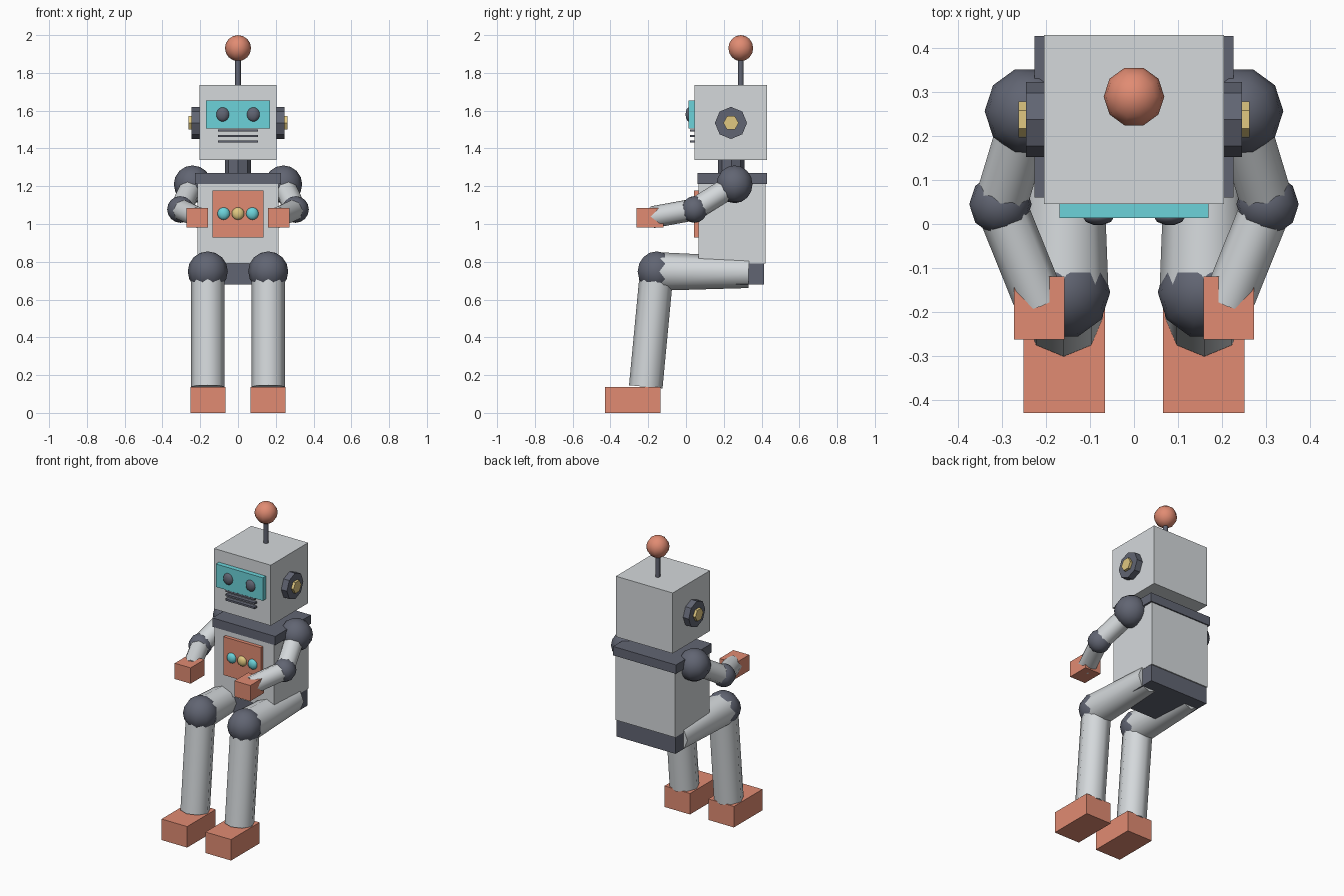
import bpy, bmesh
from math import radians
from mathutils import Vector, Matrix

if "Cube" in bpy.data.objects:
    bpy.data.objects.remove(bpy.data.objects["Cube"])


def material(name, rgb):
    m = bpy.data.materials.new(name)
    m.diffuse_color = (*rgb, 1)
    m.use_nodes = True
    m.node_tree.nodes["Principled BSDF"].inputs["Base Color"].default_value = m.diffuse_color
    return m


LIGHT = material("light_grey", (0.66, 0.69, 0.71))
DARK = material("dark_grey", (0.12, 0.13, 0.17))
ORANGE = material("orange", (0.75, 0.26, 0.17))
CYAN = material("cyan", (0.15, 0.65, 0.70))
YELLOW = material("yellow", (0.75, 0.58, 0.22))


def finish(name, bm, mat, smooth=False):
    me = bpy.data.meshes.new(name)
    bm.to_mesh(me)
    bm.free()
    me.materials.append(mat)
    if smooth:
        me.shade_smooth()
        me.set_sharp_from_angle(angle=radians(60))
    ob = bpy.data.objects.new(name, me)
    bpy.context.collection.objects.link(ob)
    return ob


def box(name, lo, hi, mat):
    lo, hi = Vector(lo), Vector(hi)
    bm = bmesh.new()
    bmesh.ops.create_cube(bm, size=1)
    bmesh.ops.scale(bm, vec=hi - lo, verts=bm.verts)
    bmesh.ops.translate(bm, vec=(lo + hi) / 2, verts=bm.verts)
    return finish(name, bm, mat)


def rod(name, a, b, r1, r2, mat, sides=8, smooth=True, spin=0):
    """Prism or tapered tube from point a to point b."""
    a, b = Vector(a), Vector(b)
    d = b - a
    rot = d.to_track_quat('Z', 'Y').to_matrix().to_4x4()
    bm = bmesh.new()
    bmesh.ops.create_cone(bm, cap_ends=True, segments=sides, radius1=r1,
                          radius2=r2, depth=d.length,
                          matrix=Matrix.Translation((a + b) / 2) @ rot
                          @ Matrix.Rotation(radians(spin), 4, 'Z'))
    return finish(name, bm, mat, smooth)


def ball(name, c, r, mat, squash=(1, 1, 1)):
    bm = bmesh.new()
    bmesh.ops.create_uvsphere(bm, u_segments=10, v_segments=8, radius=r,
                              matrix=Matrix.Translation(c)
                              @ Matrix.Diagonal((*squash, 1))
                              @ Matrix.Rotation(radians(90), 4, 'Z'))
    return finish(name, bm, mat, True)


# Head, face and antenna
box("head", (-0.205, 0.045, 1.34), (0.205, 0.43, 1.735), LIGHT)
box("visor", (-0.17, 0.014, 1.505), (0.17, 0.06, 1.655), CYAN)
for i, z in enumerate((1.495, 1.466, 1.437)):
    box(f"mouth_bar_{i + 1}", (-0.105, 0.02, z - 0.006), (0.105, 0.06, z + 0.006), DARK)
rod("antenna_rod", (0, 0.29, 1.72), (0, 0.29, 1.90), 0.015, 0.015, DARK)
ball("antenna_ball", (0, 0.29, 1.931), 0.069, ORANGE)

# Body
rod("neck", (0, 0.24, 1.24), (0, 0.24, 1.36), 0.07, 0.07, DARK, smooth=False)
box("collar", (-0.227, 0.06, 1.212), (0.227, 0.428, 1.27), DARK)
box("torso", (-0.215, 0.066, 0.79), (0.215, 0.42, 1.22), LIGHT)
box("pelvis", (-0.213, 0.08, 0.68), (0.213, 0.413, 0.80), DARK)
box("chest_panel", (-0.135, 0.043, 0.928), (0.135, 0.08, 1.178), ORANGE)
for i, (x, mat) in enumerate(((-0.076, CYAN), (0, YELLOW), (0.076, CYAN))):
    ball(f"chest_button_{i + 1}", (x, 0.043, 1.055), 0.033, mat, (1, 0.6, 1))

for side, s in (("left", 1), ("right", -1)):
    # Eyes and ears
    ball(f"{side}_eye", (s * 0.081, 0.016, 1.58), 0.038, DARK, (0.93, 0.5, 1))
    rod(f"{side}_ear", (s * 0.19, 0.238, 1.535), (s * 0.246, 0.238, 1.535),
        0.085, 0.085, DARK, smooth=False)
    rod(f"{side}_ear_bolt", (s * 0.23, 0.238, 1.535), (s * 0.263, 0.238, 1.535),
        0.041, 0.041, YELLOW, sides=6, smooth=False, spin=90)

    # Arm
    shoulder = (s * 0.24, 0.257, 1.21)
    elbow = (s * 0.304, 0.045, 1.077)
    wrist = (s * 0.214, -0.178, 1.036)
    ball(f"{side}_shoulder", shoulder, 0.1, DARK)
    rod(f"{side}_upper_arm", shoulder, elbow, 0.06, 0.06, LIGHT)
    ball(f"{side}_elbow", elbow, 0.071, DARK)
    rod(f"{side}_forearm", elbow, wrist, 0.058, 0.058, LIGHT)
    x0, x1 = sorted((s * 0.158, s * 0.273))
    box(f"{side}_hand", (x0, -0.263, 0.982), (x1, -0.12, 1.085), ORANGE)

    # Leg
    hip = (s * 0.16, 0.332, 0.744)
    knee = (s * 0.16, -0.155, 0.749)
    ankle = (s * 0.16, -0.213, 0.138)
    rod(f"{side}_thigh", hip, knee, 0.083, 0.102, LIGHT)
    ball(f"{side}_knee", knee, 0.106, DARK)
    rod(f"{side}_shin", knee, ankle, 0.089, 0.089, LIGHT)
    x0, x1 = sorted((s * 0.066, s * 0.251))
    box(f"{side}_foot", (x0, -0.43, 0), (x1, -0.136, 0.137), ORANGE)
